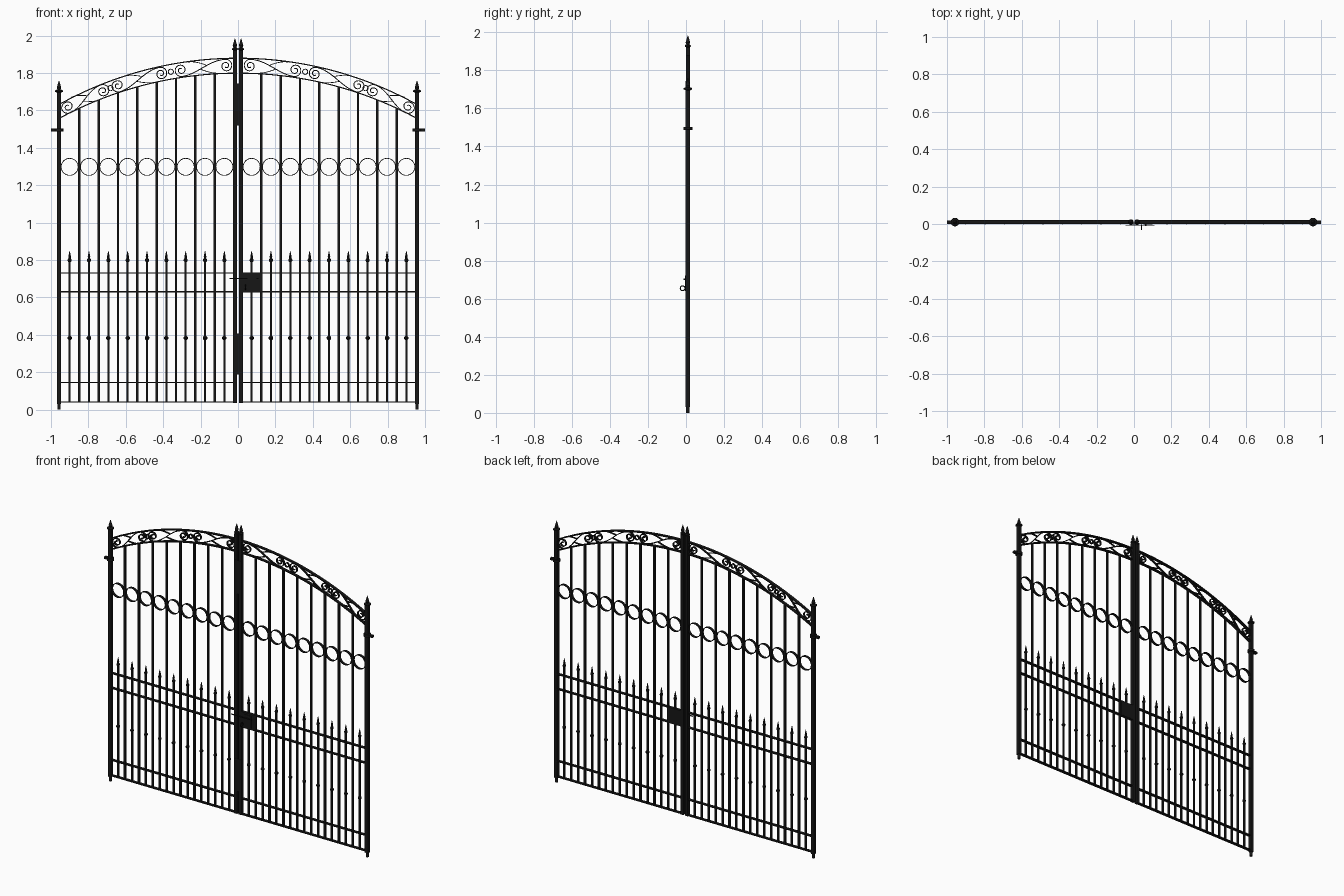
import bpy, bmesh, math
from math import sin, cos, pi, sqrt

if "Cube" in bpy.data.objects:
    bpy.data.objects.remove(bpy.data.objects["Cube"])

YC = 0.010                      # depth centre of the gate frame
LEAF = [0.4865 + (i - 4) * 0.1034 for i in range(9)]   # picket / ring positions
parts = {}


def bm_for(name):
    return parts.setdefault(name, bmesh.new())


def box(name, x0, x1, y0, y1, z0, z1):
    bm = bm_for(name)
    v = bmesh.ops.create_cube(bm, size=1)['verts']
    for p in v:
        p.co = ((x0 + x1) / 2 + p.co.x * (x1 - x0),
                (y0 + y1) / 2 + p.co.y * (y1 - y0),
                (z0 + z1) / 2 + p.co.z * (z1 - z0))


def bar(name, x, w, z0, z1):
    box(name, x - w / 2, x + w / 2, YC - w / 2, YC + w / 2, z0, z1)


def ribbon(name, pts, th, depth, closed=False):
    """Flat iron strip following a path in the xz plane."""
    bm = bm_for(name)
    n = len(pts)
    rows = []
    for i, (x, z) in enumerate(pts):
        a = pts[(i - 1) % n] if closed else pts[max(i - 1, 0)]
        b = pts[(i + 1) % n] if closed else pts[min(i + 1, n - 1)]
        dx, dz = b[0] - a[0], b[1] - a[1]
        l = math.hypot(dx, dz) or 1
        nx, nz = -dz / l * th / 2, dx / l * th / 2
        rows.append([bm.verts.new((x + s * nx, YC + d * depth / 2, z + s * nz))
                     for s, d in ((1, -1), (1, 1), (-1, 1), (-1, -1))])
    for i in range(n if closed else n - 1):
        p, q = rows[i], rows[(i + 1) % n]
        for k in range(4):
            bm.faces.new((p[k], p[(k + 1) % 4], q[(k + 1) % 4], q[k]))
    if not closed:
        bm.faces.new(rows[0])
        bm.faces.new(rows[-1])


def lathe(name, x, z, profile, sides=12):
    bm = bm_for(name)
    rows = [[bm.verts.new((x + r * cos(2 * pi * k / sides), YC + r * sin(2 * pi * k / sides), z + h))
             for k in range(sides)] for r, h in profile]
    for p, q in zip(rows, rows[1:]):
        for k in range(sides):
            bm.faces.new((p[k], p[(k + 1) % sides], q[(k + 1) % sides], q[k]))
    bm.faces.new(rows[0])
    bm.faces.new(rows[-1])


def circle(x, z, r, n):
    return [(x + r * cos(2 * pi * k / n), z + r * sin(2 * pi * k / n)) for k in range(n)]


def outer(x):
    return -0.092 + sqrt(1.971 ** 2 - x * x)


def inner(x):
    return -0.214 + sqrt(2.013 ** 2 - x * x)


def on_arch(s, t):
    """Point at position s along the middle of the arch band, t across it."""
    m = (outer(s) + inner(s)) / 2
    nx = s / 1.99
    return s + t * nx, m + t * sqrt(1 - nx * nx)


def scroll(a, b):
    """S-scroll between spiral centres a and b, point-symmetric about its middle."""
    r0, mid = 0.035, (a + b) / 2
    half = []
    for i in range(41):
        k = i / 40
        th = pi / 2 + 3.3 * pi * (1 - k)
        r = 0.007 + (r0 - 0.007) * k
        half.append((a + r * cos(th), r * sin(th)))
    for i in range(1, 8):
        u = i / 16
        half.append((a + (b - a) * u, r0 * cos(pi * u)))
    return half + [(mid, 0)] + [(2 * mid - s, -t) for s, t in reversed(half)]


SPEAR = [(0.007, 0), (0.012, 0.012), (0.007, 0.03), (0.001, 0.05)]
for sg in (1, -1):
    # posts
    bar("outer_posts", sg * 0.957, 0.023, 0.03, 1.695)
    bar("centre_posts", sg * 0.0165, 0.022, 0.035, 1.92)
    lathe("post_pivots", sg * 0.957, 0, [(0.009, 0), (0.009, 0.04)])
    # post finials
    for x, z, r in ((0.957, 1.695, 0.022), (0.0165, 1.92, 0.0155)):
        lathe("post_finials", sg * x, z, [(r * .6, 0), (r, .005), (r, .011), (r * .6, .016)])
        lathe("post_finials", sg * x, z + 0.014, SPEAR)
    # hinges
    lathe("hinge_collars", sg * 0.957, 1.487, [(0.023, 0), (0.023, 0.016)], 16)
    xs = sorted((sg * 0.957, sg * 1.0))
    box("hinge_arms", xs[0], xs[1], YC - .01, YC + .01, 1.488, 1.502)
    # horizontal rails
    for z in (0.040, 0.145, 0.630, 0.730):
        ribbon("rails", [(sg * 0.957, z), (sg * 0.0165, z)], 0.006, 0.021)
    # arched top rails
    xs = [0.0165 + (0.957 - 0.0165) * i / 32 for i in range(33)]
    ribbon("outer_arch", [(sg * x, outer(x)) for x in xs], 0.006, 0.021)
    ribbon("inner_arch", [(sg * x, inner(x)) for x in xs], 0.006, 0.021)
    # long bars, running up to the inner arch
    for a, b in zip(LEAF, LEAF[1:]):
        x = (a + b) / 2
        bar("long_bars", sg * x, 0.012, 0.040, inner(x))
    # short pickets with collars and spear tips, and the rings above
    for x in LEAF:
        bar("short_pickets", sg * x, 0.011, 0.040, 0.79)
        lathe("picket_collars", sg * x, 0.383, [(.005, -.012), (.012, -.004), (.012, .004), (.005, .012)], 8)
        lathe("picket_tips", sg * x, 0.788, [(.006, 0), (.011, .008), (.011, .014), (.006, .022),
                                             (.007, .030), (.001, .060)], 8)
        ribbon("rings", circle(sg * x, 1.298, 0.0455, 40), 0.004, 0.018, True)
    # scrollwork in the arch band
    for a, b in ((0.064, 0.305), (0.412, 0.642), (0.722, 0.91)):
        ribbon("scrolls", [(sg * x, z) for x, z in (on_arch(*p) for p in scroll(a, b))], 0.005, 0.014)
        m, w = (a + b) / 2, b - a
        for f in (1, -1):     # side tendrils, one to each arch
            path = [(m + f * w * (-0.08 + 0.40 * i / 8), f * (0.008 + 0.029 * sin(pi / 2 * i / 8)))
                    for i in range(9)]
            ribbon("tendrils", [(sg * x, z) for x, z in (on_arch(*p) for p in path)], 0.004, 0.012)
    for s in (0.682, 0.359):
        x, z = on_arch(s, 0)
        ribbon("scroll_beads", circle(sg * x, z, 0.014, 16), 0.005, 0.012, True)

# meeting plates covering the centre gap
for z0, z1 in ((0.188, 0.407), (1.519, 1.744)):
    box("meeting_plates", -0.026, 0.026, -0.002, 0.002, z0, z1)

# lock case, face plate, latch bar and pull ring
box("lock_case", 0.025, 0.122, -0.001, 0.021, 0.630, 0.730)
box("lock_plate", 0.050, 0.100, -0.004, 0.0, 0.640, 0.722)
box("latch_bar", -0.045, 0.110, -0.012, -0.008, 0.699, 0.705)
box("latch_bar", 0.06, 0.068, -0.009, 0.0, 0.698, 0.706)
bm = bm_for("pull_ring")
R, r, n, m = 0.0125, 0.003, 16, 6
rows = [[bm.verts.new((0.04 + r * sin(2 * pi * j / m),
                       -0.0175 + (R + r * cos(2 * pi * j / m)) * cos(2 * pi * i / n),
                       0.655 + (R + r * cos(2 * pi * j / m)) * sin(2 * pi * i / n)))
         for j in range(m)] for i in range(n)]
for i in range(n):
    for j in range(m):
        p, q = rows[i], rows[(i + 1) % n]
        bm.faces.new((p[j], p[(j + 1) % m], q[(j + 1) % m], q[j]))

# one black iron material for everything
iron = bpy.data.materials.new("black_iron")
iron.diffuse_color = (0.008, 0.008, 0.008, 1)
iron.use_nodes = True
iron.node_tree.nodes["Principled BSDF"].inputs["Base Color"].default_value = iron.diffuse_color
for name, bm in parts.items():
    bmesh.ops.recalc_face_normals(bm, faces=bm.faces[:])
    me = bpy.data.meshes.new(name)
    bm.to_mesh(me)
    bm.free()
    me.materials.append(iron)
    ob = bpy.data.objects.new(name, me)
    bpy.context.collection.objects.link(ob)
    if name in ("rings", "scrolls", "outer_arch", "inner_arch", "pull_ring", "picket_tips",
                "post_finials", "tendrils", "scroll_beads", "hinge_collars", "picket_collars"):
        bpy.ops.object.select_all(action='DESELECT')
        ob.select_set(True)
        bpy.context.view_layer.objects.active = ob
        bpy.ops.object.shade_smooth_by_angle(angle=math.radians(35))
